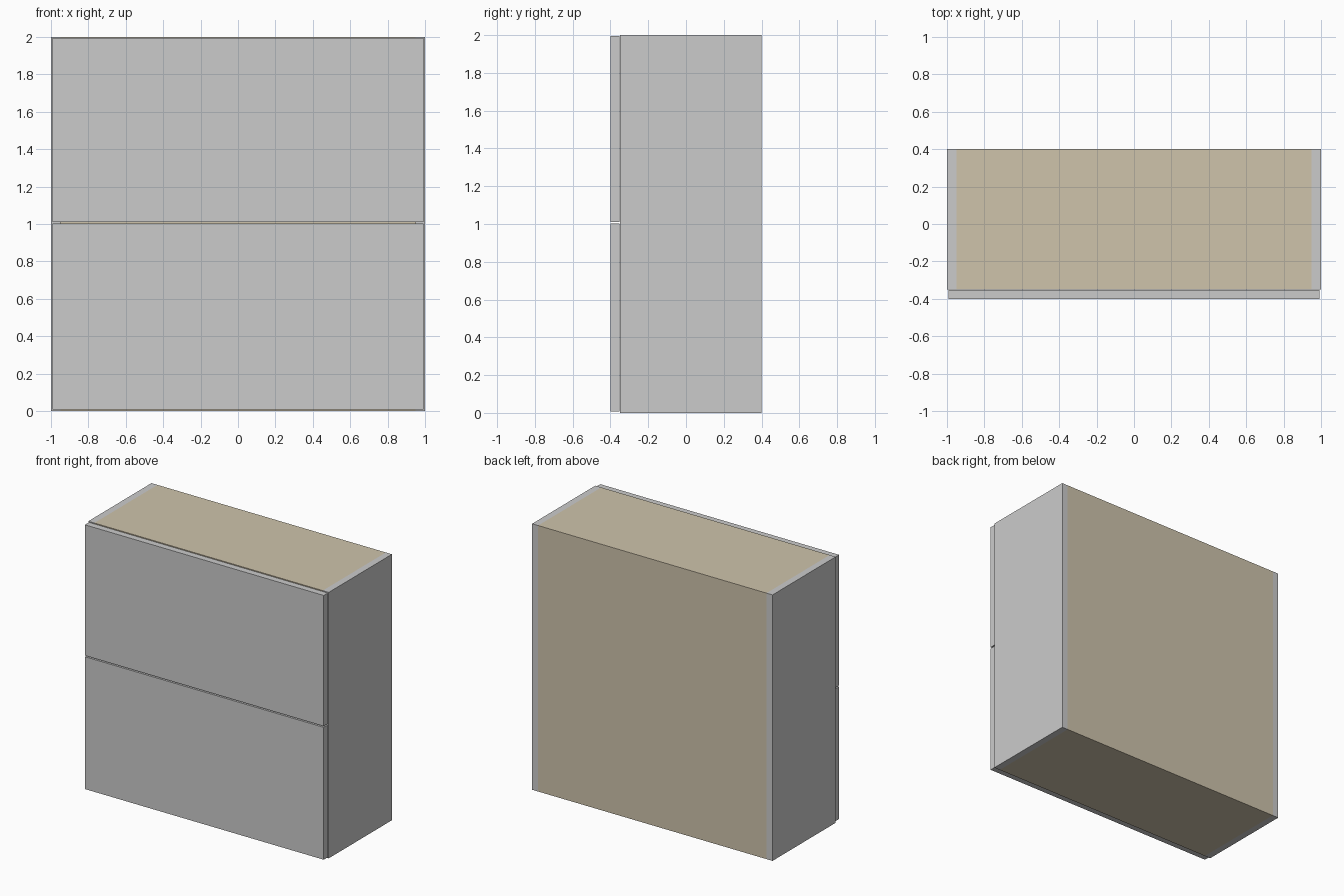
import bpy

if "Cube" in bpy.data.objects:
    bpy.data.objects.remove(bpy.data.objects["Cube"])

# Tan carcass material
tan = bpy.data.materials.new("tan_board")
tan.diffuse_color = (0.62, 0.55, 0.41, 1)
tan.use_nodes = True
tan.node_tree.nodes["Principled BSDF"].inputs["Base Color"].default_value = tan.diffuse_color


def box(name, x, y, z, mat=None):
    """Box from (min, max) ranges on each axis."""
    bpy.ops.mesh.primitive_cube_add(size=1, location=[(r[0] + r[1]) / 2 for r in (x, y, z)])
    ob = bpy.context.object
    ob.name = name
    ob.scale = [r[1] - r[0] for r in (x, y, z)]
    bpy.ops.object.transform_apply(location=False, rotation=False, scale=True)
    if mat:
        ob.data.materials.append(mat)
    return ob


T = 0.05                     # board thickness
FRONT, BACK = -0.35, 0.4     # carcass depth
inner = (-1 + T, 1 - T)

# Grey side panels
box("left_side", (-1, -1 + T), (FRONT, BACK), (0, 2))
box("right_side", (1 - T, 1), (FRONT, BACK), (0, 2))

# Tan top, bottom and back between the sides
box("top_panel", inner, (FRONT, BACK), (2 - T, 2), tan)
box("bottom_panel", inner, (FRONT, BACK), (0, T), tan)
box("back_panel", inner, (BACK - T, BACK), (T, 2 - T), tan)

# Two grey fronts with a narrow gap all round
for name, z in (("lower_front", (0.007, 1.002)), ("upper_front", (1.011, 1.994))):
    box(name, (-0.993, 0.993), (-0.4, FRONT - 0.002), z)
